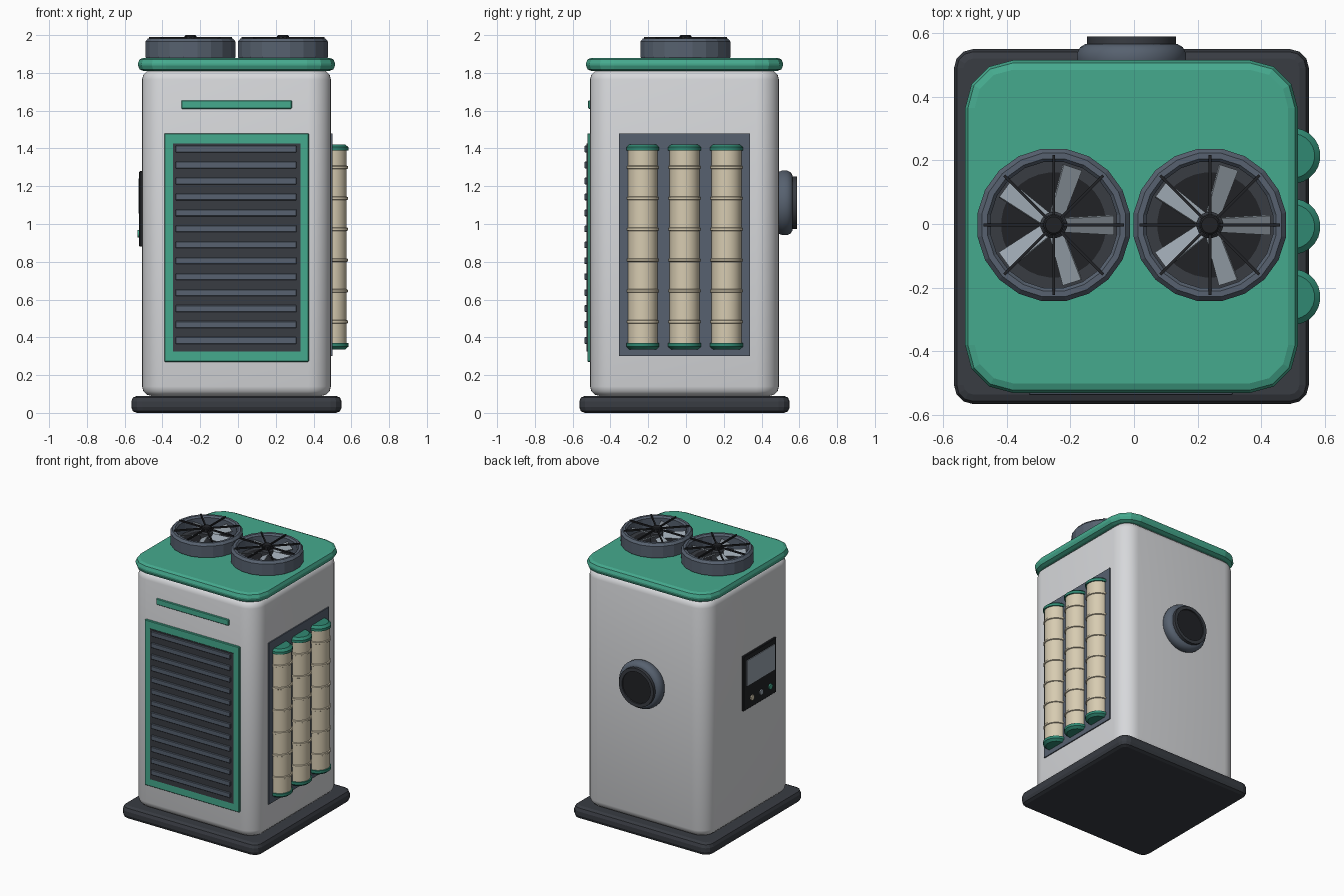
import bpy, bmesh
from math import sin, cos, pi, radians
from mathutils import Matrix, Vector

old = bpy.data.objects.get("Cube")
if old:
    bpy.data.objects.remove(old, do_unlink=True)


def material(name, r, g, b):
    m = bpy.data.materials.new(name)
    m.use_nodes = True
    m.diffuse_color = (r, g, b, 1)
    bsdf = next(n for n in m.node_tree.nodes if n.type == 'BSDF_PRINCIPLED')
    bsdf.inputs["Base Color"].default_value = (r, g, b, 1)
    return m


WHITE = material("light grey", 0.68, 0.69, 0.71)
GREEN = material("green", 0.06, 0.40, 0.27)
DEEP = material("deep green", 0.03, 0.25, 0.17)
CHARCOAL = material("charcoal", 0.04, 0.045, 0.055)
BLACK = material("near black", 0.015, 0.016, 0.019)
SLATE = material("slate", 0.095, 0.12, 0.16)
CREAM = material("cream", 0.68, 0.60, 0.44)
STEEL = material("pale steel", 0.32, 0.37, 0.42)

C = -0.008  # shared centre of the cabinet in x and y


def finish(bm, name, mat, smooth=None):
    bmesh.ops.recalc_face_normals(bm, faces=bm.faces)
    me = bpy.data.meshes.new(name)
    bm.to_mesh(me)
    bm.free()
    me.materials.append(mat)
    ob = bpy.data.objects.new(name, me)
    bpy.context.collection.objects.link(ob)
    if smooth:
        bpy.ops.object.select_all(action='DESELECT')
        ob.select_set(True)
        bpy.context.view_layer.objects.active = ob
        bpy.ops.object.shade_smooth_by_angle(angle=radians(smooth))
    return ob


def loft(bm, rings, closed=False):
    """Skin a stack of equal point rings, capping both ends unless closed."""
    vs = [[bm.verts.new(p) for p in ring] for ring in rings]
    pairs = list(zip(vs, vs[1:])) + ([(vs[-1], vs[0])] if closed else [])
    for a, b in pairs:
        for i in range(len(a)):
            j = (i + 1) % len(a)
            bm.faces.new((a[i], a[j], b[j], b[i]))
    if not closed:
        bm.faces.new(vs[0])
        bm.faces.new(vs[-1])


def box(name, mat, x, y, z, bevel=0):
    bm = bmesh.new()
    size = [b - a for a, b in (x, y, z)]
    mid = [(a + b) / 2 for a, b in (x, y, z)]
    bmesh.ops.create_cube(bm, size=1, matrix=Matrix.Translation(mid) @ Matrix.Diagonal((*size, 1)))
    if bevel:
        bmesh.ops.bevel(bm, geom=bm.edges[:], offset=bevel, segments=1, affect='EDGES')
    return finish(bm, name, mat)


def rounded_slab(name, mat, half, radius, z0, z1, edge, steps, rows, smooth=None):
    """Square block with round upright corners and softened rims."""
    def ring(z, inset):
        r, core = radius - inset, half - radius
        pts = []
        for q, (sx, sy) in enumerate(((1, 1), (-1, 1), (-1, -1), (1, -1))):
            for k in range(steps + 1):
                a = (q + k / steps) * pi / 2
                pts.append((C + sx * core + r * cos(a), C + sy * core + r * sin(a), z))
        return pts
    arc = [(edge * (1 - sin(k / rows * pi / 2)), edge * (1 - cos(k / rows * pi / 2)))
           for k in range(rows + 1)]
    bm = bmesh.new()
    loft(bm, [ring(z0 + h, i) for i, h in arc] + [ring(z1 - h, i) for i, h in reversed(arc)])
    return finish(bm, name, mat, smooth)


def lathe(name, mat, profile, n, loc, rot=(0, 0, 0), closed=False, smooth=None):
    """Turn (radius, height) points about the local z axis."""
    bm = bmesh.new()
    loft(bm, [[(r * cos((i + .5) * 2 * pi / n), r * sin((i + .5) * 2 * pi / n), h)
               for i in range(n)] for r, h in profile], closed)
    ob = finish(bm, name, mat, smooth)
    ob.location, ob.rotation_euler = loc, rot
    return ob


# Cabinet
rounded_slab("base", CHARCOAL, 0.557, 0.06, 0, 0.09, 0.03, 3, 2)
rounded_slab("body", WHITE, 0.5, 0.12, 0.09, 1.815, 0.05, 8, 3, smooth=35)
rounded_slab("lid", GREEN, 0.522, 0.15, 1.81, 1.88, 0.03, 3, 2)

# Front intake panel and trim bar
box("front_frame", GREEN, (-0.39, 0.375), (-0.522, -0.49), (0.27, 1.48), 0.004)
box("front_grille_back", CHARCOAL, (-0.345, 0.33), (-0.526, -0.49), (0.325, 1.425))
for i in range(13):
    z = 0.383 + i * 0.0845
    box(f"slat_{i + 1}", SLATE, (-0.33, 0.31), (-0.537, -0.5), (z - 0.018, z + 0.018), 0.003)
box("trim_bar", GREEN, (-0.3, 0.285), (-0.518, -0.49), (1.61, 1.655), 0.004)

# Filter tubes on the side
box("filter_panel", SLATE, (0.47, 0.5), (-0.355, 0.34), (0.3, 1.48))
for n, y in enumerate((-0.229, C, 0.214)):
    at = (0.497, y, 0)
    lathe(f"tube_{n + 1}", CREAM, [(0.079, 0.36), (0.079, 1.4)], 32, at, smooth=40)
    for k in range(6):
        z = 0.482 + k * 0.1635
        lathe(f"tube_{n + 1}_ring_{k + 1}", CREAM,
              [(0.076, z - 0.011), (0.085, z - 0.006), (0.085, z + 0.006), (0.076, z + 0.011)],
              32, at, smooth=50)
    for label, a, b in (("bottom", 0.369, 0.335), ("top", 1.388, 1.422)):
        mid = a + (b - a) * 0.55
        lathe(f"tube_{n + 1}_{label}_cap", DEEP, [(0.088, a), (0.088, mid), (0.07, b)],
              24, at, smooth=30)

# Rear outlet
back, at = (-pi / 2, 0, 0), (C, 0, 1.112)
lathe("outlet_collar", SLATE,
      [(0.16, 0.48), (0.172, 0.51), (0.172, 0.535), (0.162, 0.555), (0.145, 0.565)],
      32, at, back, smooth=35)
lathe("outlet_rim", CHARCOAL,
      [(0.14, 0.55), (0.14, 0.588), (0.115, 0.588), (0.115, 0.55)], 32, at, back, True, 35)
lathe("outlet_face", BLACK, [(0.118, 0.55), (0.118, 0.578)], 32, at, back, smooth=35)

# Control panel
box("control_panel", BLACK, (-0.523, -0.49), (-0.3, 0.08), (0.88, 1.28), 0.004)
box("screen", STEEL, (-0.528, -0.5), (-0.275, 0.045), (1.055, 1.24))
for i, (y, mat) in enumerate(((-0.015, CREAM), (-0.12, STEEL), (-0.225, GREEN))):
    lathe(f"button_{i + 1}", mat, [(0.02, 0.51), (0.02, 0.531)], 16,
          (0, y, 0.948), (0, -pi / 2, 0), smooth=35)


# Roof fans
def blades(name, x):
    bm = bmesh.new()
    for k in range(5):
        turn = Matrix.Translation((x, C + 0.005, 1.935)) @ Matrix.Rotation(k * 2 * pi / 5, 4, 'Z')
        pitch = Matrix.Rotation(radians(28), 4, 'X')
        rings = []
        for r, w in ((0.03, 0.024), (0.19, 0.034)):
            rings.append([turn @ pitch @ Vector((r, s * w, t * 0.004))
                          for s, t in ((-1, -1), (1, -1), (1, 1), (-1, 1))])
        loft(bm, rings)
    return finish(bm, name, STEEL)


def guard(name, x):
    bm = bmesh.new()
    for k in range(4):
        bmesh.ops.create_cube(bm, size=1, matrix=Matrix.Translation((x, C + 0.005, 1.985))
                              @ Matrix.Rotation(k * pi / 4, 4, 'Z')
                              @ Matrix.Diagonal((0.44, 0.009, 0.011, 1)))
    return finish(bm, name, BLACK)


for side, x in (("right", C - 0.244), ("left", C + 0.246)):
    at = (x, C + 0.005, 0)
    lathe(f"{side}_fan_housing", SLATE,
          [(0.236, 1.875), (0.242, 1.885), (0.242, 1.965), (0.228, 1.982),
           (0.21, 1.982), (0.2, 1.97), (0.2, 1.875)], 20, at, closed=True)
    lathe(f"{side}_fan_floor", CHARCOAL, [(0.201, 1.875), (0.201, 1.888)], 20, at)
    lathe(f"{side}_fan_well", BLACK, [(0.165, 1.88), (0.165, 1.892)], 32, at)
    lathe(f"{side}_fan_hub", CHARCOAL, [(0.042, 1.885), (0.042, 1.96), (0.034, 1.97)], 16, at)
    lathe(f"{side}_guard_cap", BLACK, [(0.032, 1.965), (0.032, 1.995), (0.026, 2.0)], 16, at)
    blades(f"{side}_fan_blades", x)
    guard(f"{side}_fan_guard", x)
